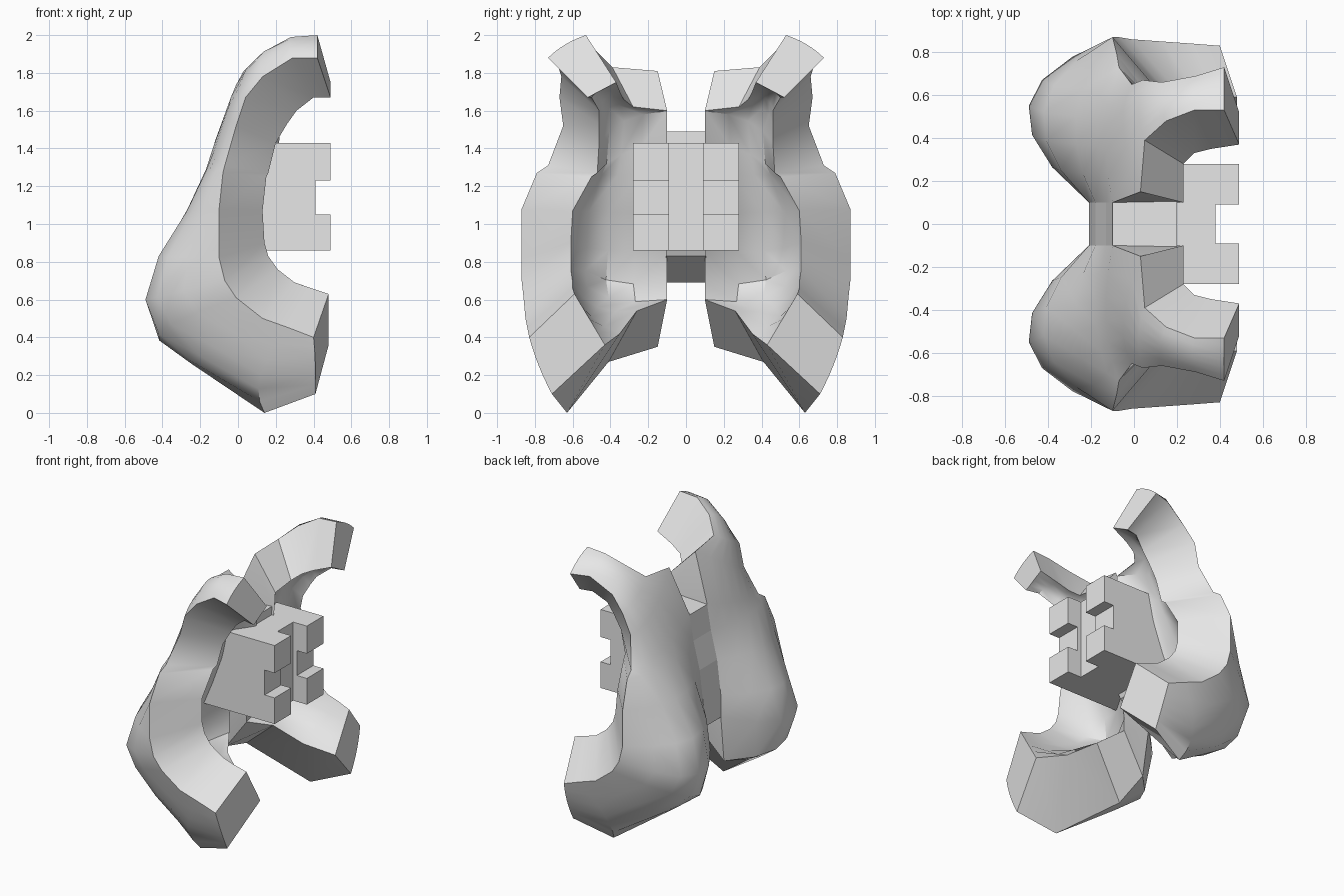
import bpy
import bmesh
from mathutils import Vector

default_cube = bpy.data.objects.get("Cube")
if default_cube:
    bpy.data.objects.remove(default_cube, do_unlink=True)

# One plain material for the whole model
grey = bpy.data.materials.new("plain_grey")
grey.use_nodes = True
grey.diffuse_color = (0.8, 0.8, 0.8, 1)
grey.node_tree.nodes["Principled BSDF"].inputs["Base Color"].default_value = grey.diffuse_color


def make_object(name, bm):
    """Turn a bmesh into a named object with the shared material."""
    bmesh.ops.recalc_face_normals(bm, faces=bm.faces)
    mesh = bpy.data.meshes.new(name)
    bm.to_mesh(mesh)
    bm.free()
    mesh.materials.append(grey)
    obj = bpy.data.objects.new(name, mesh)
    bpy.context.collection.objects.link(obj)
    return obj


def mirror_across_y(obj):
    """Repeat a part on the other side of the model."""
    modifier = obj.modifiers.new("Mirror", 'MIRROR')
    modifier.use_axis = (False, True, False)
    modifier.use_mirror_merge = False


def prism(name, profile, y_start, y_end):
    """Extrude an x-z outline along y."""
    bm = bmesh.new()
    start = [bm.verts.new((x, y_start, z)) for x, z in profile]
    face = bm.faces.new(start)
    extruded = bmesh.ops.extrude_face_region(bm, geom=[face])
    moved = [item for item in extruded["geom"] if isinstance(item, bmesh.types.BMVert)]
    bmesh.ops.translate(bm, verts=moved, vec=(0, y_end - y_start, 0))
    return make_object(name, bm)


def arc(first, middle, last, steps):
    """Points on a quadratic curve passing through three points."""
    points = []
    for i in range(steps + 1):
        t = i / steps
        points.append(first * (1 - t) * (1 - 2 * t)
                      + middle * 4 * t * (1 - t)
                      + last * t * (2 * t - 1))
    return points


def loft(name, rings):
    """Skin closed rings of equal length and cap both ends."""
    bm = bmesh.new()
    rows = [[bm.verts.new(point) for point in ring] for ring in rings]
    count = len(rows[0])
    for upper, lower in zip(rows, rows[1:]):
        for i in range(count):
            j = (i + 1) % count
            bm.faces.new((upper[i], upper[j], lower[j], lower[i]))
    for end in (rows[0], rows[-1]):
        bm.faces.new(end)
    return make_object(name, bm)


# Rails of the shell half, running from upper arm tip to lower arm tip
side_outer = [
    (.42, .73, 1.88), (.29, .69, 1.88), (.13, .66, 1.78), (.04, .67, 1.67),
    (-.01, .65, 1.52), (-.07, .73, 1.31), (-.08, .79, 1.27), (-.1, .87, 1.08),
    (-.1, .87, .82), (-.07, .87, .7), (-.01, .86, .61), (.13, .85, .5),
    (.27, .84, .45), (.4, .83, .4)]
side_inner = [
    (.49, .52, 1.67), (.4, .5, 1.67), (.31, .46, 1.6), (.26, .46, 1.53),
    (.2, .46, 1.43), (.16, .47, 1.27), (.15, .5, 1.25), (.13, .6, 1.07),
    (.14, .61, .9), (.16, .61, .83), (.21, .61, .76), (.3, .6, .69),
    (.39, .6, .66), (.48, .59, .63)]
middle_outer = [
    (.42, .53, 2), (.28, .53, 1.99), (.15, .48, 1.92), (.05, .39, 1.83),
    (.03, .15, 1.81), (-.1, .1, 1.48), (-.13, .1, 1.3), (-.18, .1, 1.1),
    (-.21, .1, .85), (-.21, .1, .69), (-.2, .15, .35), (-.22, .41, .27),
    (.14, .63, 0), (.41, .71, .1)]
middle_inner = [
    (.49, .37, 1.75), (.36, .35, 1.7), (.28, .33, 1.66), (.23, .28, 1.62),
    (.23, .1, 1.6), (.22, .1, 1.45), (.18, .1, 1.25), (.1, .1, 1.05),
    (.02, .1, .85), (0, .1, .69), (0, .1, .6), (.1, .26, .54),
    (.28, .35, .42), (.48, .43, .36)]
ridge = [
    (.42, .64, 1.95), (.27, .62, 1.95), (.12, .57, 1.88), (.02, .53, 1.75),
    (-.05, .45, 1.62), (-.13, .45, 1.38), (-.17, .48, 1.28), (-.27, .5, 1.07),
    (-.42, .52, .83), (-.49, .55, .6), (-.42, .56, .42), (-.2, .66, .3),
    (.12, .75, .2), (.41, .78, .25)]

# Shell half with its upper and lower arm
rings = []
last = len(ridge) - 1
for index, station in enumerate(zip(side_outer, ridge, middle_outer, middle_inner, side_inner)):
    so, crest, mo, mi, si = map(Vector, station)
    # The inside is hollowed towards the ridge except near the arm tips
    hollow = 0.35 * min(1, index / 5, (last - index) / 4)
    hollow_point = ((mi + si) / 2).lerp(crest, hollow)
    rings.append(arc(so, crest, mo, 6) + arc(mi, hollow_point, si, 4))
shell = loft("shell_half", rings)
mirror_across_y(shell)

bpy.ops.object.select_all(action='DESELECT')
shell.select_set(True)
bpy.context.view_layer.objects.active = shell
bpy.ops.object.shade_smooth_by_angle(angle=0.6)

# Spine joining the two halves
spine_back = [(x, z) for x, y, z in middle_outer[5:10]]
prism("spine", spine_back + [(.03, .83), (.2, 1.2), (.2, 1.49)], -.105, .105)

# Mounting block: a recessed core between two notched columns
prism("block_core", [(-.1, .86), (.38, .86), (.38, 1.43), (.1, 1.43)], -.09, .09)
column = prism("block_column", [
    (-.1, .86), (.49, .86), (.49, 1.05), (.41, 1.05),
    (.41, 1.23), (.49, 1.23), (.49, 1.43), (.1, 1.43)], .09, .28)
mirror_across_y(column)
